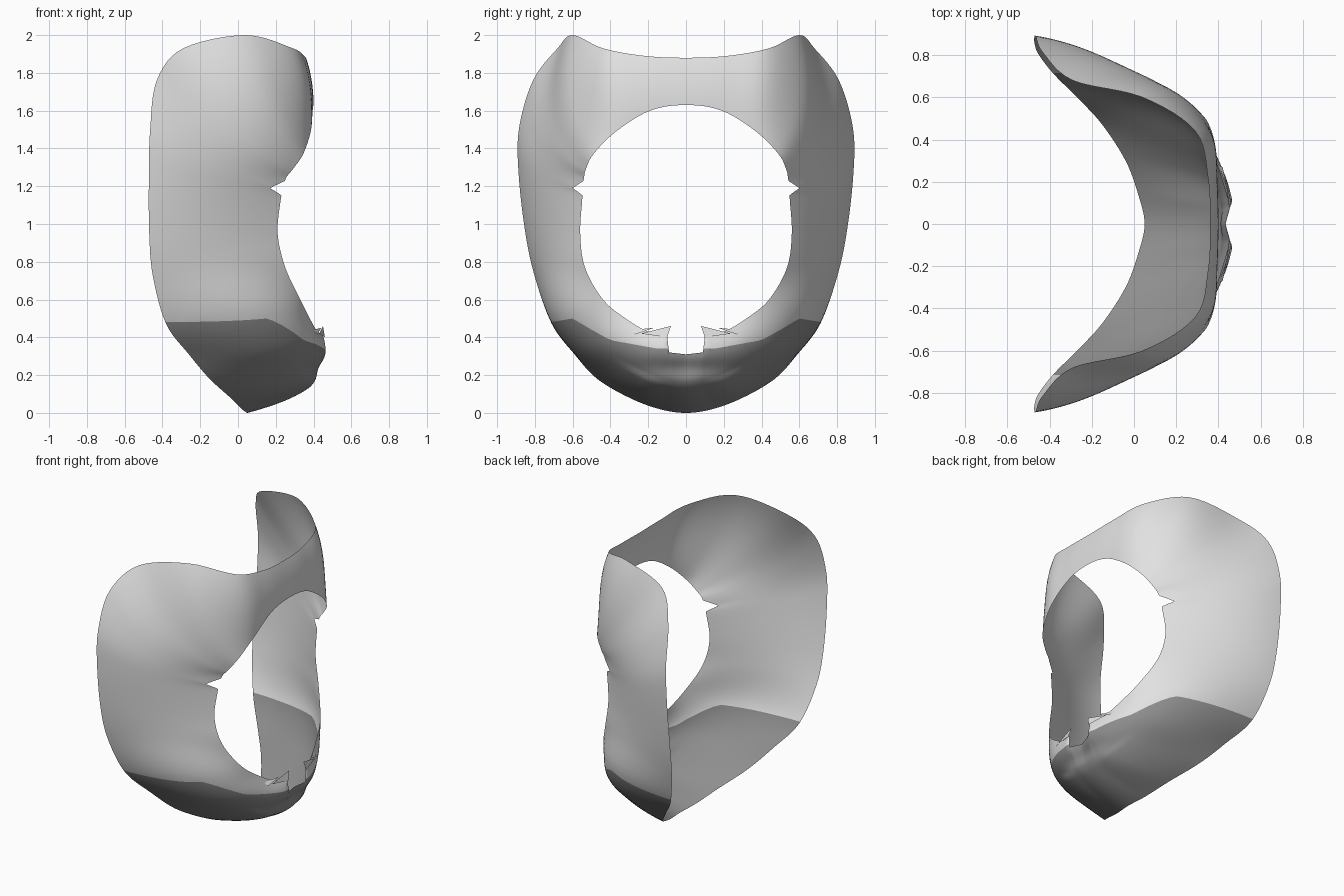
import bpy, bmesh, math
from mathutils import Vector

if "Cube" in bpy.data.objects:
    bpy.data.objects.remove(bpy.data.objects["Cube"])

def material(name, v):
    m = bpy.data.materials.new(name)
    m.diffuse_color = (v, v, v, 1)
    m.use_nodes = True
    m.node_tree.nodes["Principled BSDF"].inputs["Base Color"].default_value = m.diffuse_color
    return m

light = material("light_grey", 0.76)
dark = material("dark_grey", 0.27)

# Half-outlines from top centre round to bottom centre (x, y, z)
RIM = [(.36, 0, 1.88), (.35, .22, 1.89), (.29, .44, 1.93), (.04, .6, 2.0), (-.29, .68, 1.93),
       (-.43, .81, 1.76), (-.465, .885, 1.5), (-.472, .885, 1.25), (-.47, .85, .95), (-.45, .80, .72),
       (-.38, .71, .47), (-.26, .59, .31), (-.15, .47, .18), (-.04, .3, .08), (.02, .14, .02), (.05, 0, 0)]
MIDDLE = [(.39, 0, 1.76), (.385, .22, 1.75), (.355, .43, 1.72), (.19, .615, 1.68), (.01, .71, 1.54),
          (-.09, .765, 1.41), (-.12, .78, 1.30), (-.13, .775, 1.17), (-.13, .755, .95), (-.09, .725, .77),
          (.06, .655, .53), (.2, .52, .36), (.31, .35, .26), (.375, .2, .18), (.385, .09, .15), (.385, 0, .14)]
HOLE = [(.40, 0, 1.63), (.395, .19, 1.6), (.385, .37, 1.49), (.345, .49, 1.37), (.29, .53, 1.29),
        (.255, .54, 1.245), (.24, .545, 1.19), (.225, .55, 1.12), (.21, .56, .95), (.25, .535, .77),
        (.33, .44, .6), (.38, .32, .50), (.42, .2, .43), (.45, .1, .41), (.46, .09, .32), (.44, 0, .31)]

def sample(pts, i, f, smooth):
    p = [Vector(q) for q in pts]
    flip = lambda v: Vector((v.x, -v.y, v.z))
    b, c = p[i], p[i + 1]
    if not smooth:
        return b.lerp(c, f)
    a = p[i - 1] if i else flip(p[1])
    d = p[i + 2] if i + 2 < len(p) else flip(p[-2])
    return 0.5 * (2 * b + (c - a) * f + (2 * a - 5 * b + 4 * c - d) * f * f
                  + (3 * b - a - 3 * c + d) * f ** 3)

# Height of the colour line across the chin
LINE = [(0, .34), (.15, .34), (.4, .385), (.5, .44), (.6, .5), (.72, .48), (2, .48)]
def chin_line(y):
    for (a, za), (b, zb) in zip(LINE, LINE[1:]):
        if y <= b:
            return za + (zb - za) * max(0, y - a) / (b - a)

def finish(name, bm):
    me = bpy.data.meshes.new(name)
    bm.to_mesh(me)
    bm.free()
    ob = bpy.data.objects.new(name, me)
    bpy.context.collection.objects.link(ob)
    me.materials.append(light)
    me.materials.append(dark)
    mod = ob.modifiers.new("mirror", 'MIRROR')
    mod.use_axis = (False, True, False)
    mod.merge_threshold = 0.002
    return ob

# Mask shell: lofted from rim to face opening
bm = bmesh.new()
STEPS, N = 6, 24
rows = []
for k in range((len(RIM) - 1) * STEPS + 1):
    i = min(k // STEPS, len(RIM) - 2)
    f = k / STEPS - i
    o, m, h = sample(RIM, i, f, True), sample(MIDDLE, i, f, True), sample(HOLE, i, f, i < 12)
    notch = max(0, 1 - abs(k - 36) / 4)
    row = []
    for j in range(N + 1):
        t = j / N
        co = o * (2 * (t - .5) * (t - 1)) + m * (4 * t * (1 - t)) + h * (2 * t * (t - .5))
        # side notch in the opening, and the dip between chin and lip
        co += Vector((-.07, .055, 0)) * notch * t ** 9
        co.x -= .04 * math.exp(-((co.z - .235) / .055) ** 2 - (co.y / .25) ** 2) * (t > .5)
        co.z = min(max(co.z, 0), 2)
        row.append(bm.verts.new(co))
    rows.append(row)
for a, b in zip(rows, rows[1:]):
    for j in range(N):
        bm.faces.new((a[j], a[j + 1], b[j + 1], b[j]))
bm.normal_update()
if sum(f.normal.dot(f.calc_center_median() - Vector((-.3, 0, 1))) for f in bm.faces) < 0:
    bmesh.ops.reverse_faces(bm, faces=bm.faces[:])

# Cut the shell along the chin line and colour below it
for v in bm.verts:
    v.co.z -= chin_line(v.co.y)
bmesh.ops.bisect_plane(bm, geom=bm.verts[:] + bm.edges[:] + bm.faces[:], dist=1e-5,
                       plane_co=(0, 0, 0), plane_no=(0, 0, 1))
for f in bm.faces:
    f.material_index = 1 if f.calc_center_median().z < 0 else 0
    f.smooth = True
for v in bm.verts:
    v.co.z += chin_line(v.co.y)
finish("mask_shell", bm)

# Small torn flaps at the lower edge of the opening
bm = bmesh.new()
for pts in ([(.46, .1, .40), (.43, .24, .42), (.45, .08, .46)],
            [(.42, .27, .415), (.40, .28, .44), (.44, .17, .45)]):
    bm.faces.new([bm.verts.new(p) for p in pts])
finish("edge_flaps", bm)
